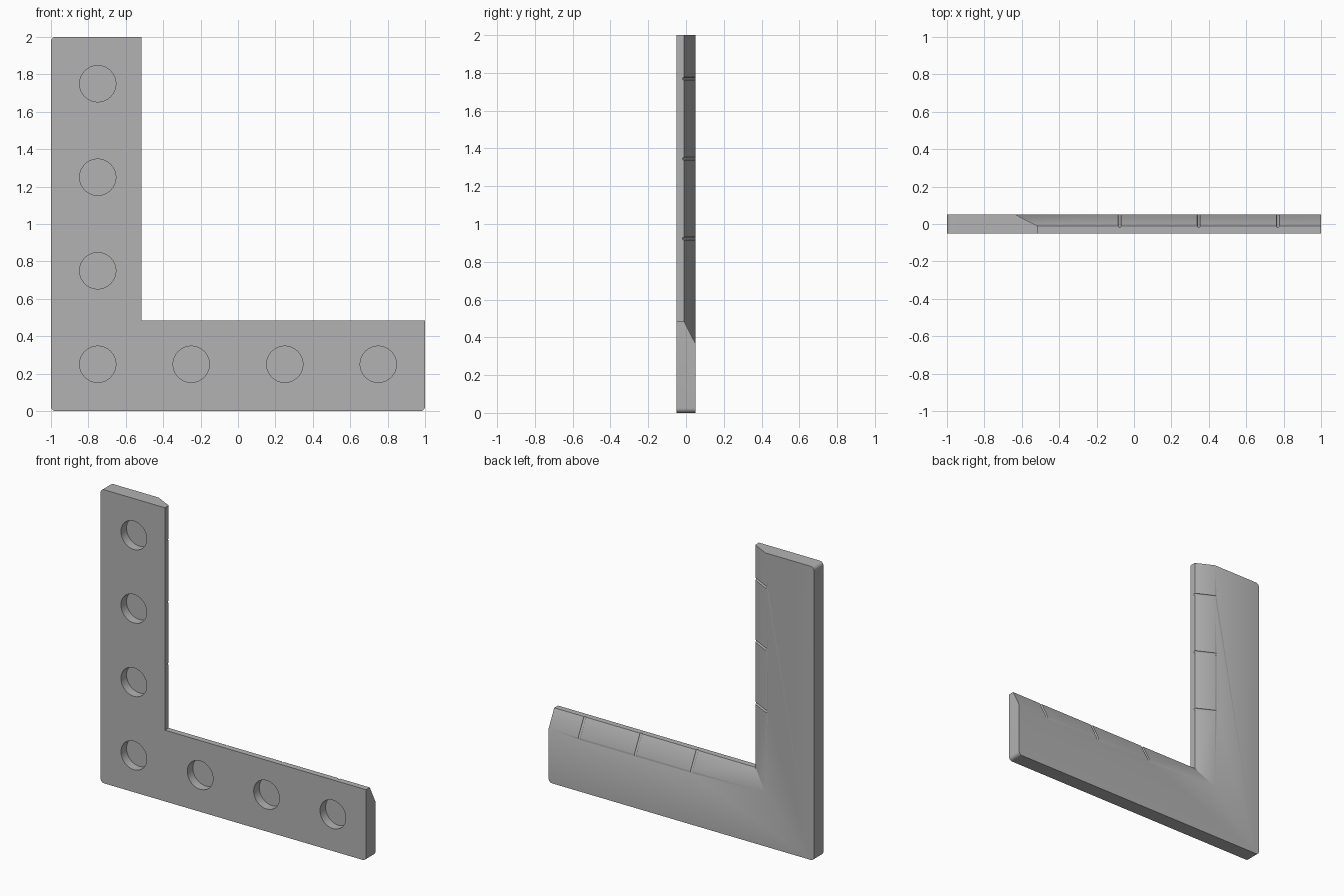
import bpy
import bmesh
from math import sin, cos, pi, radians
from mathutils import Matrix, Vector

cube = bpy.data.objects.get("Cube")
if cube:
    bpy.data.objects.remove(cube)

FRONT, LIP, BACK = -0.05, -0.01, 0.05     # depth of front, bevel start, back
EDGE, INSET = 0.485, 0.367                # arm width at the front and at the back
FILLET = 0.025
HOLE_RADIUS, HOLE_DEPTH = 0.097, 0.06
GROOVE_RADIUS = 0.008

grey = bpy.data.materials.new("plain grey")
grey.use_nodes = True
colour = (0.45, 0.45, 0.45, 1)
grey.diffuse_color = colour
grey.node_tree.nodes["Principled BSDF"].inputs["Base Color"].default_value = colour


def make_object(name, bm):
    bmesh.ops.recalc_face_normals(bm, faces=bm.faces)
    mesh = bpy.data.meshes.new(name)
    bm.to_mesh(mesh)
    bm.free()
    mesh.materials.append(grey)
    obj = bpy.data.objects.new(name, mesh)
    bpy.context.collection.objects.link(obj)
    return obj


def fillet(x, z, start):
    """Quarter-circle corner, counter-clockwise from the start angle."""
    angles = [start + i * pi / 12 for i in range(7)]
    return [(x + FILLET * cos(a), z + FILLET * sin(a)) for a in angles]


def outline(width):
    """L shape with rounded outer corners and arms of the given width."""
    r = FILLET
    return (fillet(-1 + r, r, pi) + fillet(1 - r, r, 1.5 * pi)
            + [(1, width), (-1 + width, width), (-1 + width, 2)]
            + fillet(-1 + r, 2 - r, pi / 2))


def cylinder(bm, start, end, radius, segments):
    start, end = Vector(start), Vector(end)
    axis = end - start
    turn = axis.to_track_quat('Z', 'Y').to_matrix().to_4x4()
    bmesh.ops.create_cone(bm, cap_ends=True, segments=segments,
                          radius1=radius, radius2=radius, depth=axis.length,
                          matrix=Matrix.Translation((start + end) / 2) @ turn)


# Plate: three stacked outlines, the last one narrower for the ruling bevel
bm = bmesh.new()
rings = [[bm.verts.new((x, y, z)) for x, z in outline(w)]
         for y, w in ((FRONT, EDGE), (LIP, EDGE), (BACK, INSET))]
count = len(rings[0])
for low, high in zip(rings, rings[1:]):
    for i in range(count):
        j = (i + 1) % count
        bm.faces.new((low[i], low[j], high[j], high[i]))
bm.faces.new(rings[0])
bm.faces.new(rings[-1])
plate = make_object("corner_plate", bm)

# Cutters: blind round holes in the front, thin grooves across the bevel
bm = bmesh.new()
centres = [(-0.75, 0.25 + 0.5 * i) for i in range(4)]
centres += [(-0.25 + 0.5 * i, 0.25) for i in range(3)]
for x, z in centres:
    cylinder(bm, (x, FRONT - 0.05, z), (x, FRONT + HOLE_DEPTH, z), HOLE_RADIUS, 48)

slope = Vector((BACK - LIP, INSET - EDGE))
near = Vector((LIP, EDGE)) - slope * 0.3
far = Vector((BACK, INSET)) + slope * 0.3
for i in range(3):
    along = -0.077 + 0.423 * i
    cylinder(bm, (along, near.x, near.y), (along, far.x, far.y), GROOVE_RADIUS, 16)
    cylinder(bm, (near.y - 1, near.x, along + 1), (far.y - 1, far.x, along + 1),
             GROOVE_RADIUS, 16)
cutter = make_object("hole_and_groove_cutter", bm)
cutter.hide_render = True

# Cut, then smooth the rounded surfaces
bpy.context.view_layer.objects.active = plate
cut = plate.modifiers.new("cut", 'BOOLEAN')
cut.operation = 'DIFFERENCE'
cut.solver = 'EXACT'
cut.object = cutter
bpy.ops.object.modifier_apply(modifier=cut.name)
bpy.data.objects.remove(cutter)

bpy.ops.object.select_all(action='DESELECT')
plate.select_set(True)
bpy.ops.object.shade_smooth_by_angle(angle=radians(30))
